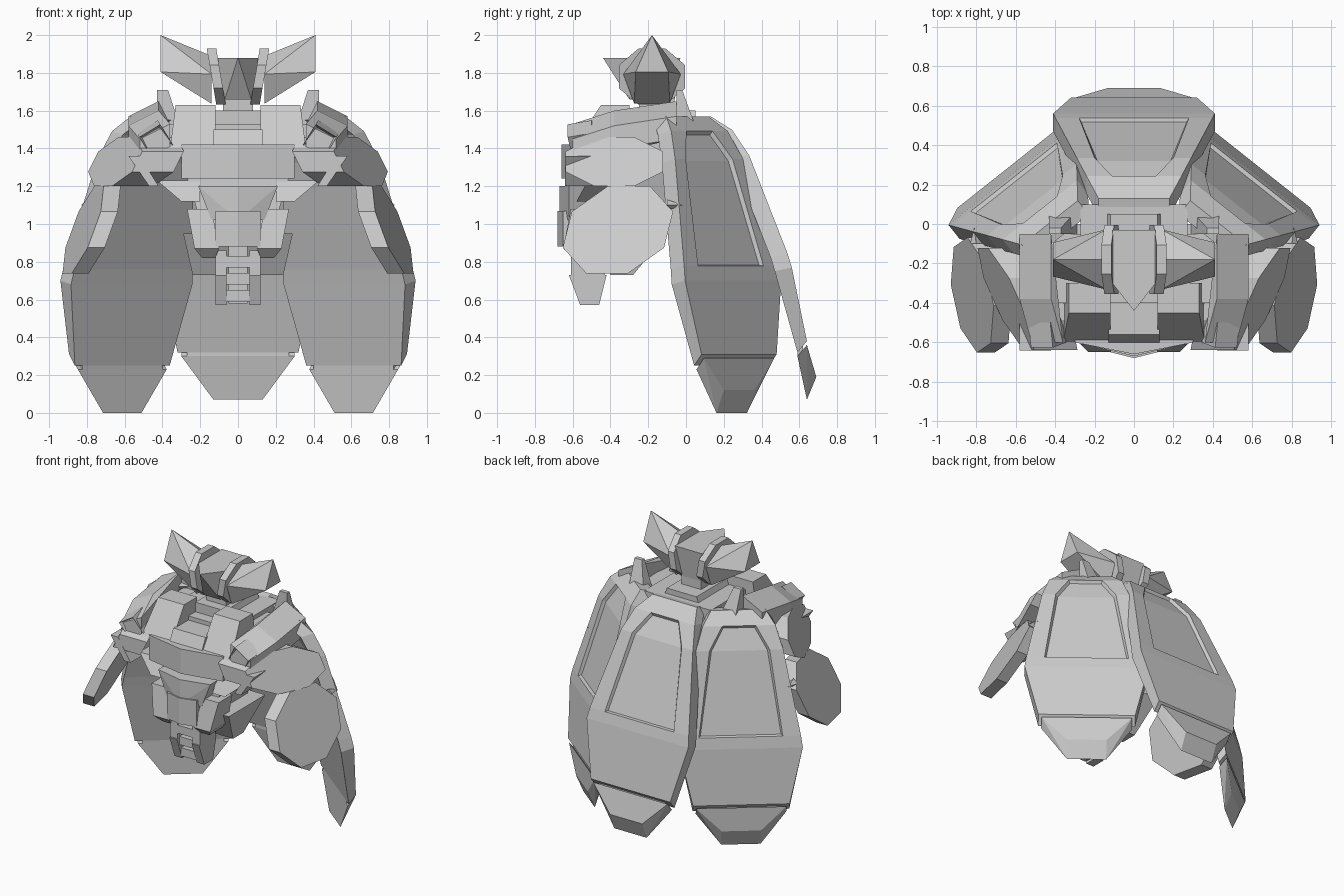
import bpy
import bmesh
from math import sin, cos, tau
from mathutils import Vector

cube = bpy.data.objects.get("Cube")
if cube:
    bpy.data.objects.remove(cube)

grey = bpy.data.materials.new("plain_grey")
grey.use_nodes = True
grey.diffuse_color = (0.6, 0.6, 0.6, 1)
grey.node_tree.nodes["Principled BSDF"].inputs["Base Color"].default_value = grey.diffuse_color


def finish(name, bm):
    bmesh.ops.recalc_face_normals(bm, faces=bm.faces[:])
    mesh = bpy.data.meshes.new(name)
    bm.to_mesh(mesh)
    bm.free()
    mesh.materials.append(grey)
    part = bpy.data.objects.new(name, mesh)
    bpy.context.collection.objects.link(part)
    return part


def hull(name, points):
    bm = bmesh.new()
    for point in points:
        bm.verts.new(point)
    bmesh.ops.convex_hull(bm, input=bm.verts[:])
    loose = [v for v in bm.verts if not v.link_faces]
    bmesh.ops.delete(bm, geom=loose, context='VERTS')
    bmesh.ops.dissolve_limit(bm, angle_limit=0.03, verts=bm.verts[:], edges=bm.edges[:])
    return finish(name, bm)


def pair(name, points):
    hull("left_" + name, points)
    hull("right_" + name, [(-x, y, z) for x, y, z in points])


def ends(value):
    """A plain number counts for both the bottom and the top."""
    return value if isinstance(value, tuple) else (value, value)


def block(name, z, outer, front, back, inner=None, keel=0):
    """Tapered block; every size is one number or (bottom, top)."""
    points = []
    for level, out, near, far, ridge, i in zip(z, ends(outer), ends(front), ends(back), ends(keel), (0, 1)):
        start = -out if inner is None else ends(inner)[i]
        points += [(x, y, level) for x in (start, out) for y in (near, far)]
        if ridge:
            points.append((0, near - ridge, level))
    if inner is None:
        hull(name, points)
    else:
        pair(name, points)


def ring(sides, centre, radii, turn=0.0):
    """Regular outline in the y-z plane, counted from the top."""
    angles = [tau * (i + turn) / sides for i in range(sides)]
    return [(centre[0] + radii[0] * sin(a), centre[1] + radii[1] * cos(a)) for a in angles]


def shield(name, x, centre, radii, thick, lean, yaw=0.0, sweep=0.0):
    """Eight-sided plate whose outer face leans and turns."""
    points = []
    for y, z in ring(8, centre, radii, turn=0.5):
        y += sweep * (z - centre[1])
        face = x - lean * (z - centre[1]) + yaw * (y - centre[0])
        points += [(face, y, z), (face - thick, y, z)]
    pair(name, points)


# Long skirt plates: bowed from waist to knee, with recessed panel and hinged flap
def skirt(name, turn, shift, waist, knee, hem, tip, drop):
    normal = Vector((-sin(turn), cos(turn), 0))
    along = Vector((cos(turn), sin(turn), 0))

    def at(t, depth, z):
        return along * (t + shift) + normal * depth + Vector((0, 0, z))

    bm = bmesh.new()
    outer, inner = [], []

    def row(half, depth, z, rim, back, fall):
        panel = half - rim
        outer.append([bm.verts.new(at(t, depth, z)) for t in (-half, -panel, panel, half)])
        inner.append([bm.verts.new(at(t, depth - back, z - fall)) for t in (-half, half)])

    for f, rim in ((0, 0.12), (0.09, 0.13), (0.26, 0.09), (0.91, 0.12), (1, 0.12)):
        bow = f ** 0.55
        row(0.18 + 0.23 * bow, waist + (knee - waist) * bow, 1.57 - (0.8 - drop) * f, rim, 0.09, 0.02)
    row(0.32, hem, 0.38 + drop, 0.12, 0.05, 0.06)

    window = []
    for i in range(len(outer) - 1):
        a, b, c, d = outer[i], outer[i + 1], inner[i], inner[i + 1]
        strip = [bm.faces.new((a[k], a[k + 1], b[k + 1], b[k])) for k in range(3)]
        if i in (1, 2):
            window.append(strip[1])
        bm.faces.new((c[0], c[1], d[1], d[0]))
        bm.faces.new((a[0], b[0], d[0], c[0]))
        bm.faces.new((a[3], c[1], d[1], b[3]))
    for i in (0, -1):
        bm.faces.new(outer[i] + inner[i][::-1])
    bmesh.ops.recalc_face_normals(bm, faces=bm.faces[:])
    bm.normal_update()
    bmesh.ops.inset_region(bm, faces=window, thickness=0.015, depth=-0.02)
    finish(name, bm)

    flap = []
    for side in (-1, 1):
        for half, depth, z, fall in ((0.3, hem, 0.36, 0.06), (0.13, tip, 0.19, 0.12)):
            flap += [at(side * half, depth, z + drop), at(side * half, depth - 0.05, z - fall + drop)]
    hull(name + "_flap", flap)
    hull(name + "_hinge", [at(t, hem - depth, z + drop) for t in (-0.27, 0.27)
                           for depth in (0.02, 0.05) for z in (0.3, 0.44)])


skirt("back_skirt", turn=0, shift=0, waist=0.13, knee=0.56, hem=0.64, tip=0.69, drop=0)
for name, side in (("left_skirt", 1), ("right_skirt", -1)):
    skirt(name, turn=-0.67 * side, shift=0.33 * side, waist=0.27, knee=0.58, hem=0.62, tip=0.62, drop=-0.07)

# Head: wedge face, tilted discs and flared side spikes
block("head_wedge", z=(1.66, 1.88), outer=(0.07, 0.11), front=-0.3, back=(-0.06, -0.03), keel=(0, 0.14))
shield("head_disc", x=0.14, centre=(-0.18, 1.78), radii=(0.19, 0.16), thick=0.05, lean=-0.17)
spike_tip = [(0.41, y, z) for y, z in ring(3, (-0.18, 1.87), (0.1, 0.13))]
spike_root = [(0.14, y, z) for y, z in ring(5, (-0.18, 1.75), (0.16, 0.14))]
pair("head_spike", spike_tip + spike_root)
block("neck", z=(1.5, 1.68), outer=0.08, front=-0.25, back=-0.06)
block("neck_collar", z=(1.52, 1.6), outer=(0.15, 0.12), front=-0.32, back=0.05)

# Torso, chest and yoke
block("yoke_back", z=(1.4, 1.56), outer=0.27, front=-0.3, back=0.1)
block("yoke_shoulders", z=(1.35, 1.53), outer=0.4, front=-0.4, back=-0.05)
block("torso_core", z=(0.95, 1.45), outer=(0.18, 0.33), front=(-0.55, -0.5), back=(-0.15, 0))
block("chest_block", z=(1.4, 1.63), inner=0.12, outer=(0.36, 0.33), front=(-0.6, -0.45), back=-0.3)
block("chest_collar", z=(1.4, 1.5), outer=0.13, front=(-0.61, -0.56), back=-0.3)
block("chest_front", z=(1.24, 1.42), outer=0.3, front=-0.6, back=-0.4, keel=0.06)
block("chest_flange", z=(1.12, 1.23), inner=0.2, outer=(0.3, 0.43), front=(-0.58, -0.52), back=-0.4)

# Belly, hips and hanging tassel
block("belly_plate", z=(1.02, 1.2), outer=(0.14, 0.21), front=-0.62, back=-0.45, keel=0.05)
block("hip_guard", z=(0.87, 1.08), inner=(0.1, 0.14), outer=(0.23, 0.27), front=(-0.65, -0.61), back=-0.45)
block("hip_lip", z=(0.82, 0.87), inner=(0.12, 0.1), outer=(0.19, 0.23), front=(-0.6, -0.65), back=-0.45)
block("belt_front", z=(0.88, 1.07), outer=0.12, front=-0.65, back=-0.45, keel=0.03)
block("hip_underside", z=(0.73, 0.95), outer=(0.24, 0.29), front=(-0.4, -0.52), back=(-0.28, -0.1))
block("tassel_strip", z=(0.57, 0.73), inner=0.06, outer=0.12, front=(-0.56, -0.62), back=(-0.46, -0.42))
block("tassel_strap", z=(0.73, 0.86), inner=0.06, outer=0.12, front=-0.61, back=-0.43)
block("tassel_core", z=(0.58, 0.88), outer=0.05, front=-0.53, back=-0.48)
for i in range(3):
    low = 0.59 + 0.09 * i
    block("tassel_link_" + str(i + 1), z=(low, low + 0.06), outer=0.06, front=-0.57 - 0.02 * i, back=-0.48)

# Shoulder bands following a bent path, upright fins and open sockets
band = []
for x, y, z in ((0.5, -0.05, 1.55), (0.5, -0.38, 1.5), (0.44, -0.6, 1.43)):
    for side in (-1, 1):
        band += [(x + 0.08 * side, y, z - 0.04 * side + rise) for rise in (-0.06, 0.06)]
pair("shoulder_band", band)
block("shoulder_fin", z=(1.46, 1.71), inner=(0.29, 0.37), outer=0.43, front=-0.05, back=(0.07, -0.02))
for name, side in (("left", 1), ("right", -1)):
    bm = bmesh.new()
    bmesh.ops.create_cube(bm, size=0.13)
    front = min(bm.faces, key=lambda f: f.calc_center_median().y)
    bmesh.ops.inset_region(bm, faces=[front], thickness=0.025)
    bmesh.ops.translate(bm, vec=(0, 0.04, 0), verts=front.verts[:])
    socket = finish(name + "_shoulder_socket", bm)
    socket.location = (0.44 * side, -0.55, 1.45)
    socket.rotation_euler = (0.2, 0.55 * side, 0)

# Arms: upper guard, elbow link, forearm shield and its pin
shield("upper_arm", x=0.65, centre=(-0.38, 1.33), radii=(0.28, 0.14), thick=0.22, lean=0.5, yaw=0.45)
block("elbow_link", z=(1.2, 1.36), inner=(0.42, 0.52), outer=(0.47, 0.58), front=-0.64, back=-0.5)
shield("forearm_shield", x=0.82, centre=(-0.36, 0.97), radii=(0.29, 0.25), thick=0.09,
       lean=0.42, yaw=0.22, sweep=0.25)
pin_root = [(0.8 + across, -0.1, z) for across, z in ring(4, (0, 1.1), (0.03, 0.03))]
pair("forearm_pin", pin_root + [(0.81, -0.02, 1.1)])
